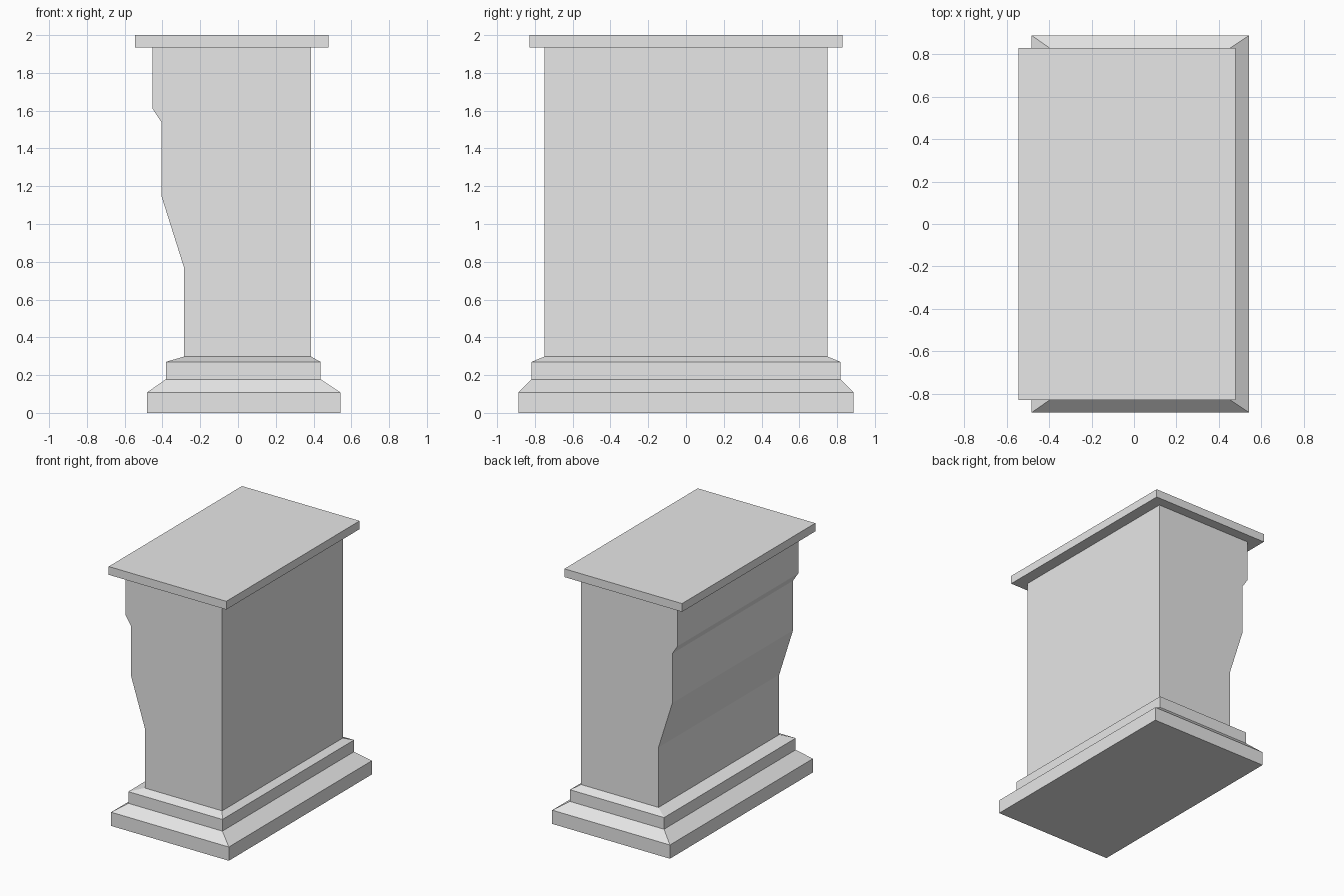
import bpy, bmesh

cube = bpy.data.objects.get("Cube")
if cube:
    bpy.data.objects.remove(cube, do_unlink=True)

# Single stone colour
stone = bpy.data.materials.new("grey_stone")
stone.use_nodes = True
stone.diffuse_color = (0.8, 0.8, 0.8, 1)
stone.node_tree.nodes["Principled BSDF"].inputs["Base Color"].default_value = stone.diffuse_color


def loft(name, rings):
    """Join matching closed rings of points into a capped solid."""
    bm = bmesh.new()
    loops = [[bm.verts.new(p) for p in ring] for ring in rings]
    for a, b in zip(loops, loops[1:]):
        for i in range(len(a)):
            j = (i + 1) % len(a)
            bm.faces.new((a[i], a[j], b[j], b[i]))
    bm.faces.new(loops[0])
    bm.faces.new(loops[-1])
    bmesh.ops.recalc_face_normals(bm, faces=bm.faces)
    mesh = bpy.data.meshes.new(name)
    bm.to_mesh(mesh)
    bm.free()
    mesh.materials.append(stone)
    obj = bpy.data.objects.new(name, mesh)
    bpy.context.collection.objects.link(obj)
    return obj


def rectangle(x0, x1, y, z):
    return [(x0, -y, z), (x1, -y, z), (x1, y, z), (x0, y, z)]


# Stepped base: plinth, slope, upper step, small slope
loft("stepped_base", [
    rectangle(-0.482, 0.542, 0.888, 0),
    rectangle(-0.482, 0.542, 0.888, 0.108),
    rectangle(-0.382, 0.437, 0.818, 0.178),
    rectangle(-0.382, 0.437, 0.818, 0.27),
    rectangle(-0.286, 0.387, 0.75, 0.298),
])

# Shaft: side profile with a stepped left edge, run along the depth
profile = [(0.387, 0.285), (0.387, 1.945), (-0.452, 1.945), (-0.452, 1.61),
           (-0.406, 1.54), (-0.406, 1.15), (-0.286, 0.77), (-0.286, 0.285)]
loft("shaft", [[(x, y, z) for x, z in profile] for y in (-0.75, 0.75)])

# Flat top slab
loft("top_slab", [rectangle(-0.545, 0.478, 0.828, z) for z in (1.935, 2)])
